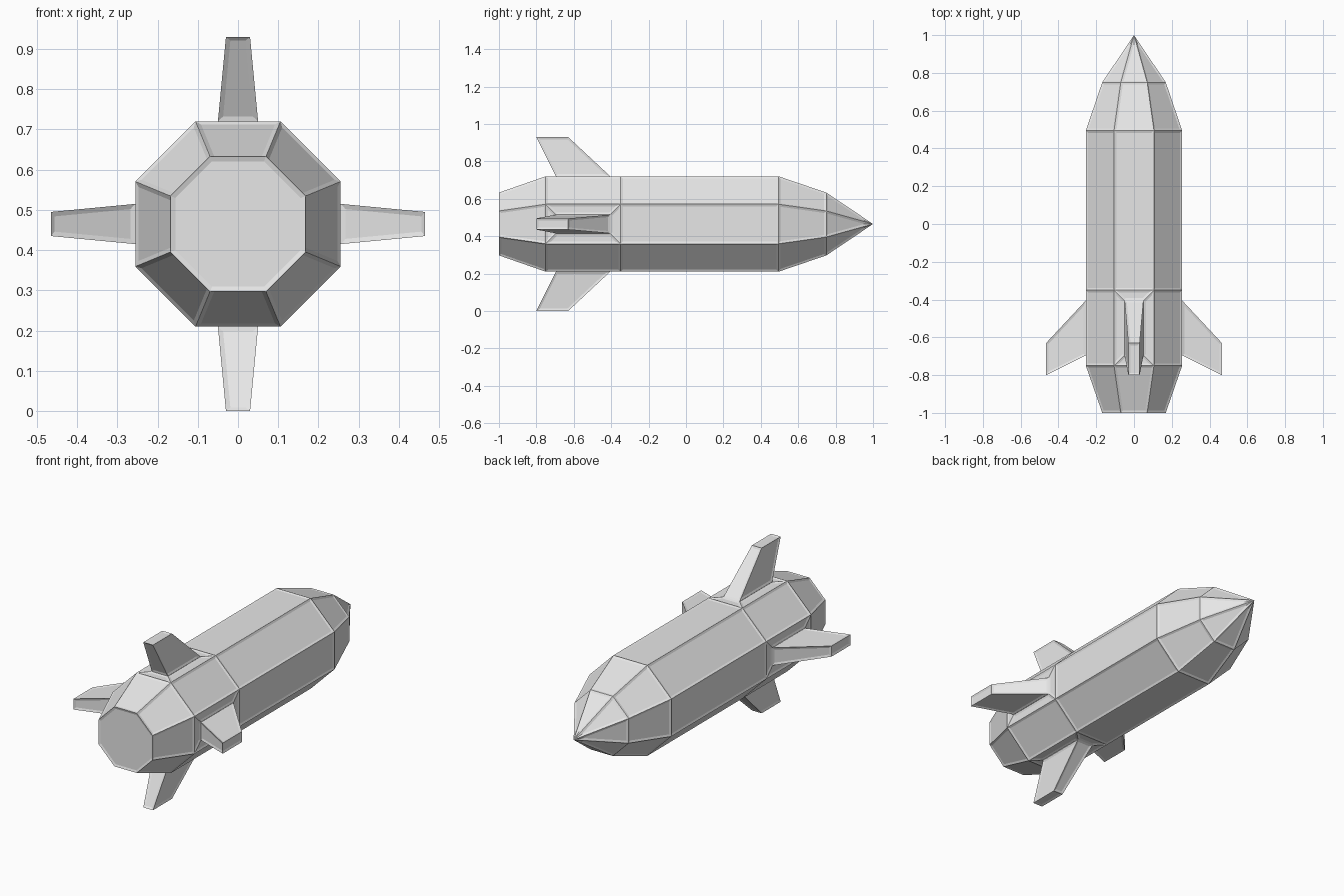
import bpy, bmesh
from math import pi, cos, sin
from mathutils import Matrix, Vector

cube = bpy.data.objects.get("Cube")
if cube:
    bpy.data.objects.remove(cube, do_unlink=True)

AXIS_Z = 0.465            # height of the body's long axis
RADIUS = 0.255            # flat-to-centre distance of the octagon
SIDES = 8
COLLAR = (-0.75, -0.35)   # section that carries the fins
FIN_MARGIN = 0.055        # border left around each fin root

grey = bpy.data.materials.new("light grey")
grey.use_nodes = True
grey.diffuse_color = (0.8, 0.8, 0.8, 1)
grey.node_tree.nodes["Principled BSDF"].inputs["Base Color"].default_value = (0.8, 0.8, 0.8, 1)


def panel_faces(bm):
    """Sink every face slightly so the edges stand out as thin ridges."""
    bmesh.ops.inset_individual(bm, faces=bm.faces[:], thickness=0.012,
                               depth=-0.004, use_even_offset=True)


def finish(bm, name):
    mesh = bpy.data.meshes.new(name)
    bm.to_mesh(mesh)
    bm.free()
    mesh.materials.append(grey)
    obj = bpy.data.objects.new(name, mesh)
    obj.location.z = AXIS_Z
    bpy.context.collection.objects.link(obj)
    return obj


# Body: octagonal rings along y, closed by a flat tail and a pointed nose
def build_body():
    bm = bmesh.new()
    stations = [(-1, 0.168), (COLLAR[0], RADIUS), (COLLAR[1], RADIUS),
                (0.495, RADIUS), (0.75, 0.168)]
    rings = []
    for y, apothem in stations:
        r = apothem / cos(pi / SIDES)
        angles = [(i + 0.5) * 2 * pi / SIDES for i in range(SIDES)]
        rings.append([bm.verts.new((r * cos(a), y, r * sin(a))) for a in angles])
    tip = bm.verts.new((0, 1, 0))
    bm.faces.new(rings[0])
    for a, b in zip(rings, rings[1:]):
        for i in range(SIDES):
            j = (i + 1) % SIDES
            bm.faces.new((a[i], a[j], b[j], b[i]))
    for i in range(SIDES):
        bm.faces.new((rings[-1][i], rings[-1][(i + 1) % SIDES], tip))
    bmesh.ops.recalc_face_normals(bm, faces=bm.faces[:])

    # Open a framed socket in the four upright and sideways collar faces
    sockets = []
    for f in bm.faces:
        c = f.calc_center_median()
        if COLLAR[0] < c.y < COLLAR[1] and min(abs(c.x), abs(c.z)) < 0.01:
            sockets.append(f)
    bmesh.ops.inset_individual(bm, faces=sockets, thickness=FIN_MARGIN,
                               use_even_offset=True)
    bmesh.ops.delete(bm, geom=sockets, context='FACES')
    panel_faces(bm)
    return finish(bm, "body")


# Fin: swept tapered block rising from its socket, turned around the body
def build_fin(name, angle):
    bm = bmesh.new()
    bmesh.ops.create_cube(bm, size=2)
    root = (0.05, COLLAR[0] + FIN_MARGIN, COLLAR[1] - FIN_MARGIN, RADIUS)
    end = (0.03, -0.80, -0.63, 0.465)
    for v in bm.verts:
        half, back, front, height = end if v.co.z > 0 else root
        v.co = Vector((half * v.co.x, front if v.co.y > 0 else back, height))
    bmesh.ops.recalc_face_normals(bm, faces=bm.faces[:])
    base = [f for f in bm.faces if f.calc_center_median().z < RADIUS + 0.01]
    bmesh.ops.delete(bm, geom=base, context='FACES')
    panel_faces(bm)
    bm.transform(Matrix.Rotation(angle, 4, 'Y'))
    return finish(bm, name)


build_body()
for k, side in enumerate(("top", "left", "bottom", "right")):
    build_fin(side + "_fin", k * pi / 2)
